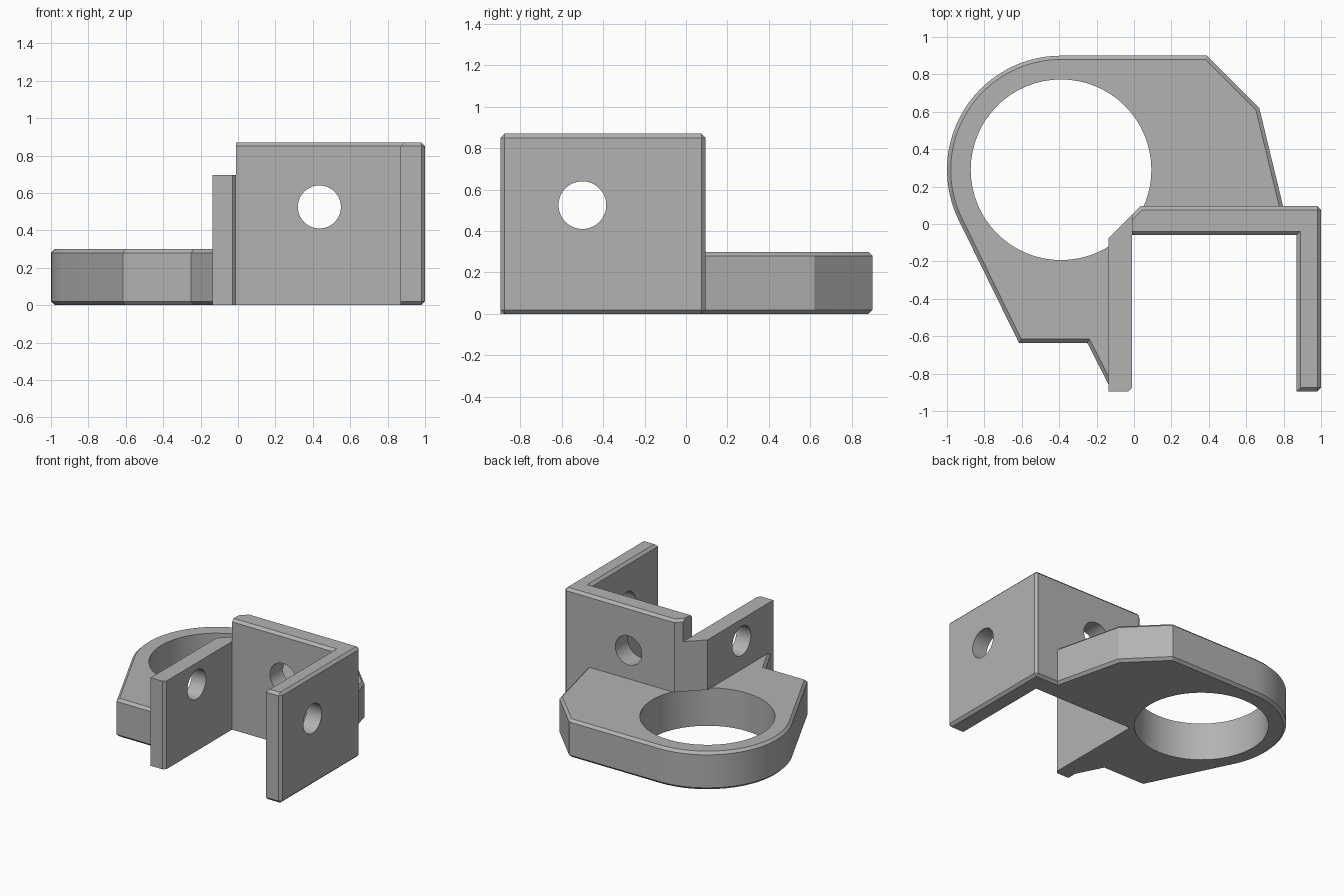
import bpy, bmesh
from math import cos, sin, pi, radians

CHAMFER = 0.02
BORE = (-0.39, 0.29)

old = bpy.data.objects.get("Cube")
if old:
    bpy.data.objects.remove(old, do_unlink=True)

grey = bpy.data.materials.new("plain grey")
grey.use_nodes = True
colour = (0.45, 0.45, 0.45, 1)
grey.diffuse_color = colour
grey.node_tree.nodes["Principled BSDF"].inputs["Base Color"].default_value = colour


def prism(name, outline, z0, z1, chamfered=None):
    """Extrude an outline upwards and chamfer the edges chosen by a rule."""
    bm = bmesh.new()
    face = bm.faces.new([bm.verts.new((x, y, z0)) for x, y in outline])
    ext = bmesh.ops.extrude_face_region(bm, geom=[face])
    for v in ext["geom"]:
        if isinstance(v, bmesh.types.BMVert):
            v.co.z = z1
    bmesh.ops.recalc_face_normals(bm, faces=bm.faces)
    if chamfered:
        edges = [e for e in bm.edges
                 if chamfered(e, (e.verts[0].co + e.verts[1].co) / 2)]
        bmesh.ops.bevel(bm, geom=edges, offset=CHAMFER, segments=1,
                        affect='EDGES', clamp_overlap=True)
    mesh = bpy.data.meshes.new(name)
    bm.to_mesh(mesh)
    bm.free()
    mesh.materials.append(grey)
    obj = bpy.data.objects.new(name, mesh)
    bpy.context.collection.objects.link(obj)
    return obj


def cylinder(name, centre, radius, length, rotation=(0, 0, 0)):
    bpy.ops.mesh.primitive_cylinder_add(vertices=64, radius=radius, depth=length,
                                        location=centre, rotation=rotation)
    obj = bpy.context.object
    obj.name = name
    obj.data.materials.append(grey)
    return obj


def combine(target, other, operation):
    """Apply a boolean and remove the helper."""
    other.hide_render = True
    mod = target.modifiers.new("combine", 'BOOLEAN')
    mod.operation, mod.solver, mod.object = operation, 'EXACT', other
    with bpy.context.temp_override(object=target, active_object=target):
        bpy.ops.object.modifier_apply(modifier=mod.name)
    bpy.data.objects.remove(other, do_unlink=True)


# Ring flange: round on the left, angled on the other sides
arc_start, arc_end, steps = radians(90), radians(206), 28
arc = [arc_start + (arc_end - arc_start) * i / steps for i in range(steps + 1)]
flange_outline = [(BORE[0] + 0.61 * cos(a), BORE[1] + 0.61 * sin(a)) for a in arc]
flange_outline += [(-0.615, -0.635), (-0.25, -0.635), (-0.125, -0.88), (-0.07, -0.88),
                   (-0.07, 0), (0.82, 0), (0.67, 0.62), (0.39, 0.9)]
flange = prism("ring_flange", flange_outline, 0, 0.3,
               lambda e, mid: mid.z < 0.01 or mid.z > 0.29)

# U-shaped bracket: low wall, back plate and tall side plate
bracket_outline = [(-0.135, -0.895), (-0.03, -0.895), (-0.01, -0.875), (-0.01, -0.06),
                   (0.87, -0.06), (0.87, -0.895), (1, -0.895), (1, 0.095),
                   (0.035, 0.095), (-0.135, -0.075)]


def bracket_edges(e, mid):
    if mid.z > 0.86:
        return True
    if mid.z < 0.01:
        return mid.x > 0.88 or mid.y > 0.09
    return mid.x > 0.99


bracket = prism("bracket", bracket_outline, 0, 0.87, bracket_edges)
step = prism("step_cutter", [(-0.4, -1.2), (-0.01, -1.2), (-0.01, 0.4), (-0.4, 0.4)], 0.695, 1.2)
combine(bracket, step, 'DIFFERENCE')

# Bolt holes through both side walls and the back plate
combine(bracket, cylinder("side_hole", (0.4, -0.5, 0.525), 0.115, 1.6, (0, pi / 2, 0)), 'DIFFERENCE')
combine(bracket, cylinder("back_hole", (0.435, 0, 0.525), 0.115, 0.6, (pi / 2, 0, 0)), 'DIFFERENCE')

# Join the parts, then bore the ring up to the flange top only
combine(bracket, flange, 'UNION')
combine(bracket, cylinder("ring_bore", (*BORE, 0), 0.483, 0.602), 'DIFFERENCE')
bracket.name = "mounting_bracket"

bpy.ops.object.select_all(action='DESELECT')
bracket.select_set(True)
bpy.context.view_layer.objects.active = bracket
bpy.ops.object.shade_smooth_by_angle(angle=radians(25))
